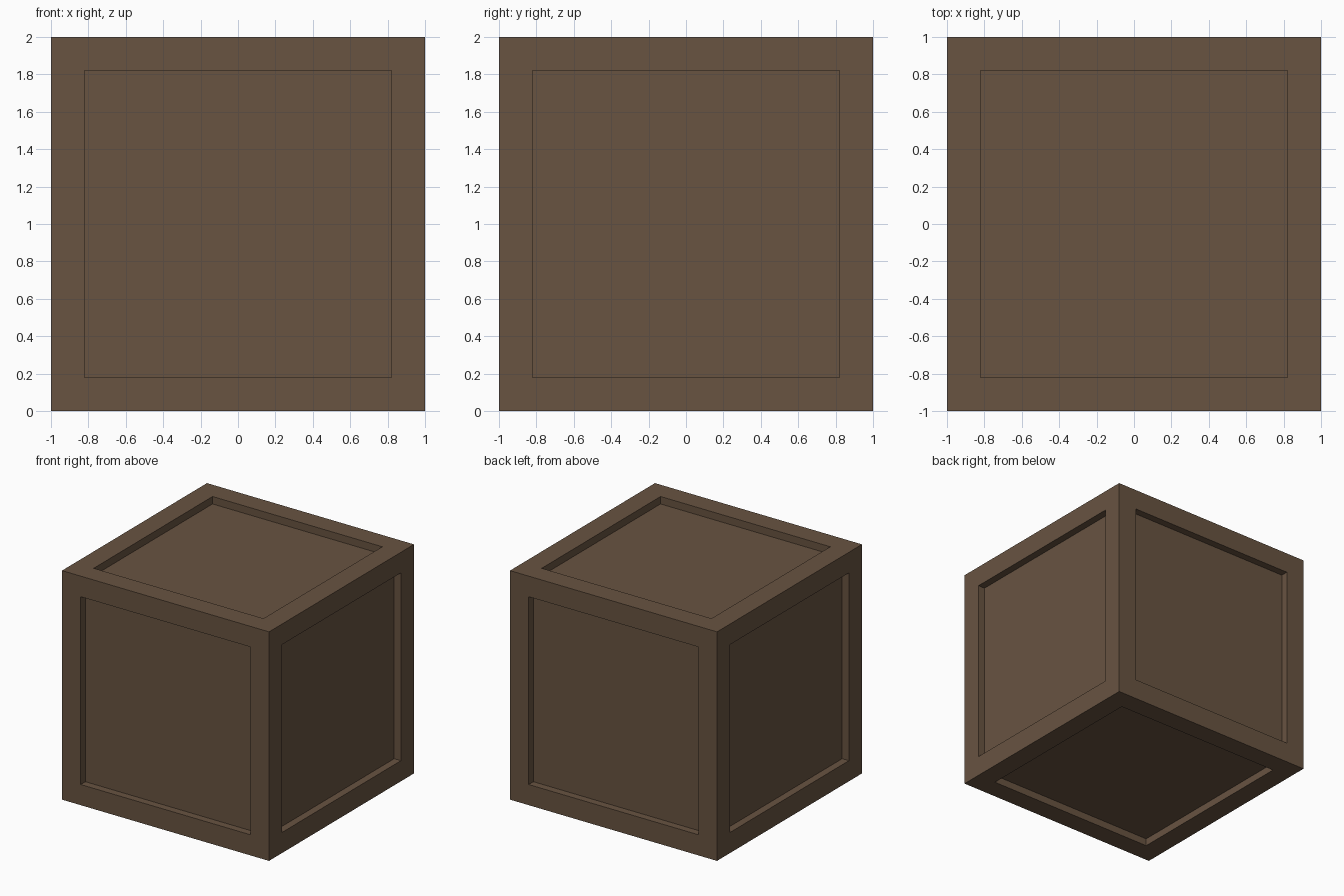
import bpy, bmesh
from mathutils import Matrix

if "Cube" in bpy.data.objects:
    bpy.data.objects.remove(bpy.data.objects["Cube"])

SIZE, BORDER, DEPTH = 2.0, 0.18, 0.065

wood = bpy.data.materials.new("brown_wood")
wood.diffuse_color = (0.138, 0.087, 0.053, 1)
wood.use_nodes = True
wood.node_tree.nodes["Principled BSDF"].inputs["Base Color"].default_value = wood.diffuse_color

# Crate: a cube with a recessed square panel on every side
bm = bmesh.new()
bmesh.ops.create_cube(bm, size=SIZE, matrix=Matrix.Translation((0, 0, SIZE / 2)))
sides = list(bm.faces)
bmesh.ops.inset_individual(bm, faces=sides, thickness=BORDER, use_even_offset=True)

# Push each panel straight in, leaving square recess walls
panels = bmesh.ops.extrude_discrete_faces(bm, faces=sides)["faces"]
for panel in panels:
    panel.normal_update()
    bmesh.ops.translate(bm, verts=panel.verts, vec=panel.normal * -DEPTH)
bm.normal_update()

mesh = bpy.data.meshes.new("crate")
bm.to_mesh(mesh)
bm.free()
mesh.materials.append(wood)
bpy.context.collection.objects.link(bpy.data.objects.new("crate", mesh))
